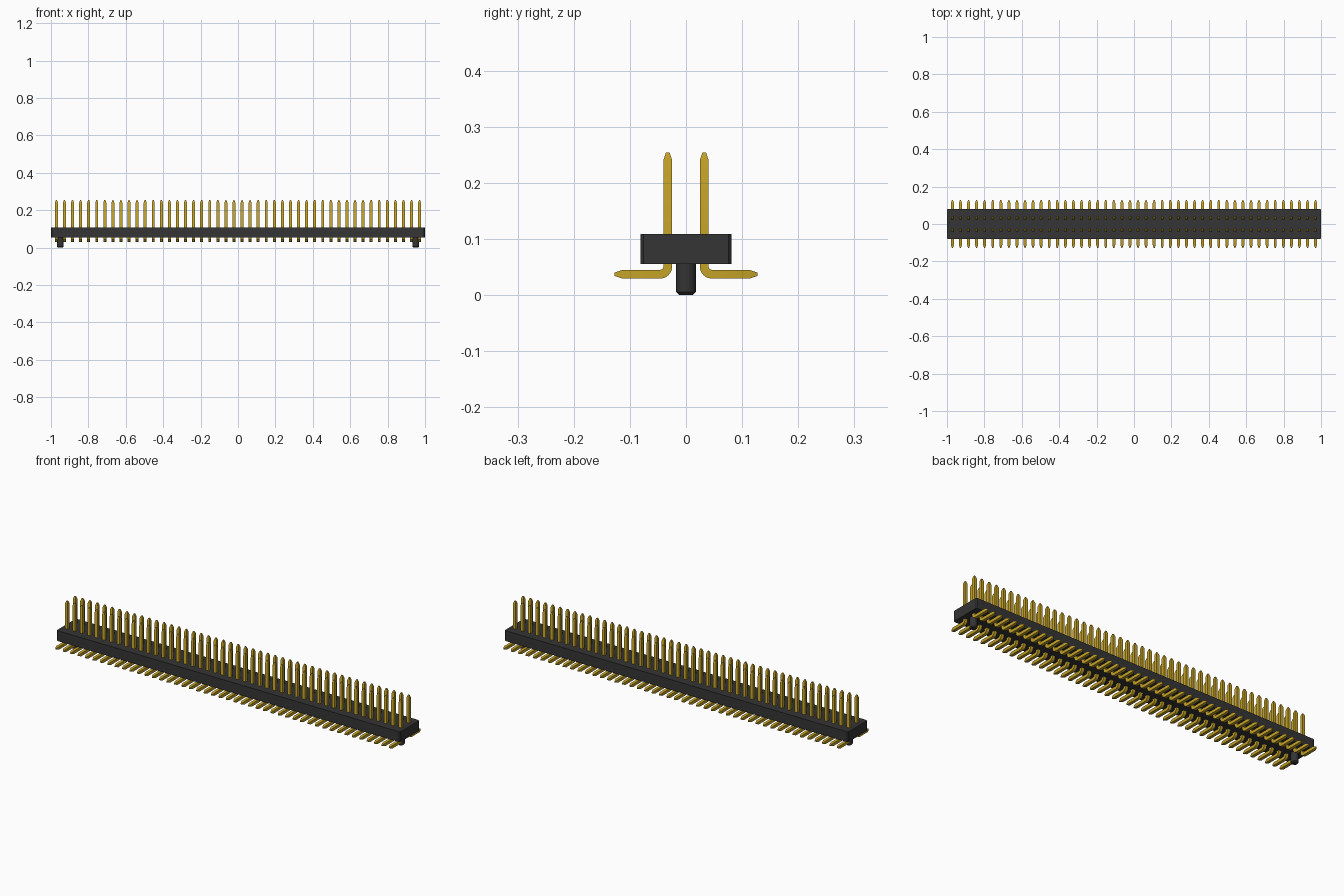
import bpy
import bmesh
from math import cos, sin, pi
from mathutils import Vector

old = bpy.data.objects.get("Cube")
if old:
    bpy.data.objects.remove(old, do_unlink=True)

PINS = 46
PITCH = 0.04316
ROW = 0.0325      # distance of each row from the centre line
HALF = 0.0078     # half thickness of a pin


def material(name, color):
    m = bpy.data.materials.new(name)
    m.use_nodes = True
    m.diffuse_color = color
    m.node_tree.nodes["Principled BSDF"].inputs["Base Color"].default_value = color
    return m


gold = material("gold metal", (0.55, 0.36, 0.02, 1))
black = material("black plastic", (0.035, 0.035, 0.035, 1))


def make_object(name, bm, mat):
    bmesh.ops.recalc_face_normals(bm, faces=bm.faces)
    mesh = bpy.data.meshes.new(name)
    bm.to_mesh(mesh)
    bm.free()
    mesh.materials.append(mat)
    obj = bpy.data.objects.new(name, mesh)
    bpy.context.collection.objects.link(obj)
    return obj


def smooth(obj):
    bpy.ops.object.select_all(action='DESELECT')
    obj.select_set(True)
    bpy.context.view_layer.objects.active = obj
    bpy.ops.object.shade_smooth_by_angle(angle=0.6)


# Path of one bent pin: (y, z, direction angle, thickness factor)
bend_y, bend_z, bend_r = ROW + 0.014, 0.051, 0.014
path = [(ROW, 0.254, 0, 0.4), (ROW, 0.240, 0, 1)]
for i in range(9):
    a = i / 8 * pi / 2
    path.append((bend_y - bend_r * cos(a), bend_z - bend_r * sin(a), a, 1))
path += [(0.113, 0.037, pi / 2, 1), (0.127, 0.037, pi / 2, 0.4)]


def add_pin(bm, x, side):
    rings = []
    for y, z, a, s in path:
        h = HALF * s
        ring = []
        for u, v in ((-h, -h), (h, -h), (h, h), (-h, h)):
            ring.append(bm.verts.new((x + u, side * (y + v * cos(a)), z + v * sin(a))))
        rings.append(ring)
    for r, q in zip(rings, rings[1:]):
        for k in range(4):
            n = (k + 1) % 4
            bm.faces.new((r[k], r[n], q[n], q[k]))
    bm.faces.new(rings[0])
    bm.faces.new(rings[-1])


# Two rows of pins
for name, side in (("front_pins", -1), ("back_pins", 1)):
    bm = bmesh.new()
    for i in range(PINS):
        add_pin(bm, (i - (PINS - 1) / 2) * PITCH, side)
    smooth(make_object(name, bm, gold))

# Housing bar with chamfered upright corners
bm = bmesh.new()
bmesh.ops.create_cube(bm, size=1)
for v in bm.verts:
    v.co = Vector((v.co.x * 2, v.co.y * 0.162, 0.082 + v.co.z * 0.054))
upright = [e for e in bm.edges if abs(e.verts[0].co.z - e.verts[1].co.z) > 0.01]
bmesh.ops.bevel(bm, geom=upright, offset=0.005, segments=1, affect='EDGES')
make_object("housing", bm, black)

# Locating pegs with chamfered tips
for name, x in (("right_peg", -0.95), ("left_peg", 0.95)):
    bm = bmesh.new()
    bmesh.ops.create_cone(bm, cap_ends=True, segments=32, radius1=0.0175,
                          radius2=0.0175, depth=0.06)
    rim = [e for e in bm.edges if all(v.co.z < 0 for v in e.verts)]
    bmesh.ops.bevel(bm, geom=rim, offset=0.005, segments=1, affect='EDGES')
    bmesh.ops.translate(bm, verts=bm.verts, vec=(x, 0, 0.03))
    smooth(make_object(name, bm, black))
